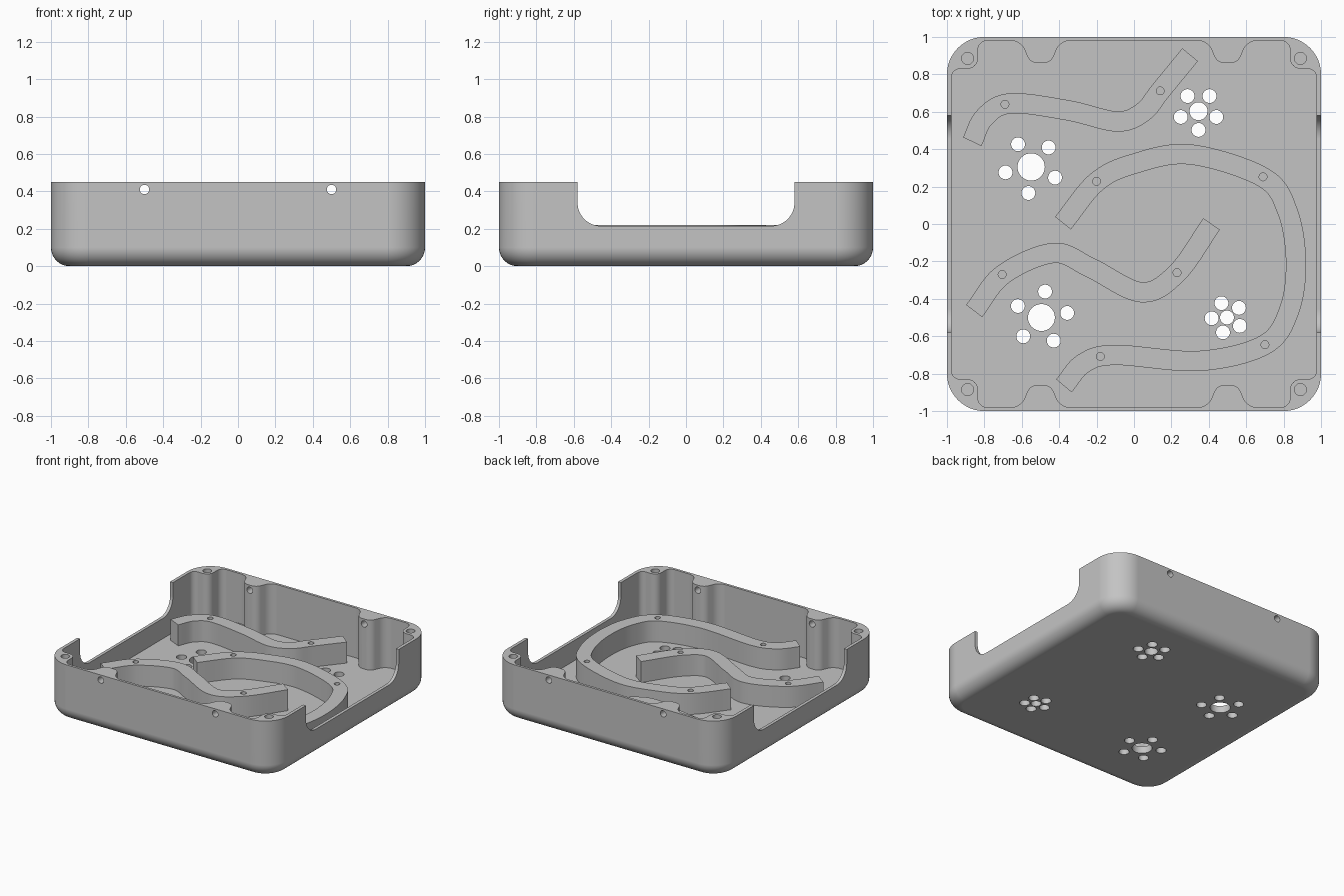
import bpy, bmesh, math
from mathutils import Vector, Matrix

if "Cube" in bpy.data.objects:
    bpy.data.objects.remove(bpy.data.objects["Cube"], do_unlink=True)

HEIGHT, FLOOR, RIB_TOP = 0.45, 0.055, 0.221

grey = bpy.data.materials.new("plain_grey")
grey.use_nodes = True
grey.diffuse_color = (0.55, 0.55, 0.55, 1)
grey.node_tree.nodes["Principled BSDF"].inputs["Base Color"].default_value = (0.55, 0.55, 0.55, 1)


def rounded(corners, steps=10):
    """Polygon outline with each (x, y, radius) corner filleted."""
    out = []
    for i, (x, y, r) in enumerate(corners):
        p = Vector((x, y))
        d1 = (Vector(corners[i - 1][:2]) - p).normalized()
        d2 = (Vector(corners[(i + 1) % len(corners)][:2]) - p).normalized()
        if r == 0:
            out.append(p)
            continue
        half = d1.angle(d2) / 2
        c = p + (d1 + d2).normalized() * r / math.sin(half)
        a = p + d1 * r / math.tan(half) - c
        b = p + d2 * r / math.tan(half) - c
        start = math.atan2(a.y, a.x)
        sweep = (math.atan2(b.y, b.x) - start + math.pi) % math.tau - math.pi
        for k in range(steps + 1):
            t = start + sweep * k / steps
            out.append(c + r * Vector((math.cos(t), math.sin(t))))
    return out


def circle(x, y, r, n=32):
    return [Vector((x + r * math.cos(math.tau * k / n), y + r * math.sin(math.tau * k / n)))
            for k in range(n)]


def stack(bm, rings):
    """Closed solid through a stack of (outline, height) rings."""
    loops = [[bm.verts.new((p.x, p.y, z)) for p in pts] for pts, z in rings]
    n = len(loops[0])
    for lo, hi in zip(loops, loops[1:]):
        for i in range(n):
            j = (i + 1) % n
            bm.faces.new((lo[i], lo[j], hi[j], hi[i]))
    bm.faces.new(loops[0][::-1])
    bm.faces.new(loops[-1])


def solid(name, stacks, matrix=Matrix()):
    bm = bmesh.new()
    for rings in stacks:
        stack(bm, rings)
    bm.transform(matrix)
    bmesh.ops.recalc_face_normals(bm, faces=bm.faces)
    mesh = bpy.data.meshes.new(name)
    bm.to_mesh(mesh)
    bm.free()
    mesh.materials.append(grey)
    ob = bpy.data.objects.new(name, mesh)
    bpy.context.collection.objects.link(ob)
    return ob


def cut(target, cutter):
    cutter.hide_render = True
    mod = target.modifiers.new("cut", "BOOLEAN")
    mod.operation, mod.solver, mod.object = "DIFFERENCE", "EXACT", cutter
    bpy.ops.object.select_all(action="DESELECT")
    bpy.context.view_layer.objects.active = target
    target.select_set(True)
    bpy.ops.object.modifier_apply(modifier=mod.name)
    bpy.data.objects.remove(cutter, do_unlink=True)


def finish(ob):
    bpy.ops.object.select_all(action="DESELECT")
    bpy.context.view_layer.objects.active = ob
    ob.select_set(True)
    bpy.ops.object.shade_smooth_by_angle(angle=math.radians(30))
    ob.modifiers.new("even_normals", "WEIGHTED_NORMAL").keep_sharp = True


# Outer tray: rounded square with a filleted bottom edge
FILLET = 0.1
rings = []
for k in range(11):
    t = math.pi / 2 * k / 10
    inset = FILLET * (1 - math.sin(t))
    s, r = 1 - inset, 0.2 - inset
    rings.append((rounded([(s, -s, r), (s, s, r), (-s, s, r), (-s, -s, r)], 12),
                  FILLET * (1 - math.cos(t))))
rings.append((rings[-1][0], HEIGHT))
tray = solid("tray", [rings])

# Pocket: thin walls, corner posts and half-round bosses, mirrored from one quarter
quarter = [(0.975, 0.83, 0.045), (0.835, 0.83, 0.055), (0.835, 0.98, 0.05),
           (0.605, 0.98, 0.08), (0.555, 0.86, 0.06), (0.445, 0.86, 0.06), (0.395, 0.98, 0.08)]
outline = []
for sx, sy in ((1, 1), (-1, 1), (-1, -1), (1, -1)):
    part = [(x * sx, y * sy, r) for x, y, r in quarter]
    outline += part if sx * sy > 0 else part[::-1]
pocket = rounded(outline)
cut(tray, solid("pocket_cutter", [[(pocket, FLOOR), (pocket, 0.6)]]))

# Wide notches through both side walls
yz_to_world = Matrix(((0, 0, 1, 0), (1, 0, 0, 0), (0, 1, 0, 0), (0, 0, 0, 1)))
notch = rounded([(-0.58, 0.215, 0.125), (0.58, 0.215, 0.125), (0.58, 0.6, 0), (-0.58, 0.6, 0)], 14)
cut(tray, solid("notch_cutter", [[(notch, -1.2), (notch, 1.2)]], yz_to_world))

# Vent clusters in the floor: x, y, centre radius, ring radius, first angle
vents = []
for x, y, r, ring, angle in ((0.345, 0.603, 0.048, 0.1, -90), (-0.55, 0.305, 0.073, 0.14, -96),
                             (-0.495, -0.5, 0.072, 0.14, 82), (0.497, -0.5, 0.037, 0.082, 111)):
    vents.append(circle(x, y, r))
    for k in range(5):
        a = math.radians(angle + 72 * k)
        vents.append(circle(x + ring * math.cos(a), y + ring * math.sin(a), 0.037))
cut(tray, solid("vent_cutter", [[(c, -0.1), (c, 0.2)] for c in vents]))

# Blind screw holes in the corner posts
posts = [circle(sx * 0.89, sy * 0.885, 0.032) for sx in (-1, 1) for sy in (-1, 1)]
cut(tray, solid("post_hole_cutter", [[(c, 0.25), (c, 0.6)] for c in posts]))

# Cross holes through the front and back walls
xz_to_world = Matrix.Rotation(math.pi / 2, 4, "X")
cross = [circle(sx * 0.5, 0.41, 0.025) for sx in (-1, 1)]
cut(tray, solid("cross_hole_cutter", [[(c, -1.2), (c, 1.2)] for c in cross], xz_to_world))
finish(tray)


def smooth_path(points, steps=14):
    p = [Vector(q) for q in points]
    p = [2 * p[0] - p[1]] + p + [2 * p[-1] - p[-2]]
    out = []
    for a, b, c, d in zip(p, p[1:], p[2:], p[3:]):
        for k in range(steps):
            t = k / steps
            out.append(0.5 * (2 * b + (c - a) * t + (2 * a - 5 * b + 4 * c - d) * t ** 2
                              + (3 * b - a - 3 * c + d) * t ** 3))
    return out + [p[-2]]


def rib(name, points, holes, half=0.054):
    """Winding wall of constant width with blind holes in its top."""
    path = smooth_path(points)
    left, right = [], []
    for i, q in enumerate(path):
        d = (path[min(i + 1, len(path) - 1)] - path[max(i - 1, 0)]).normalized()
        side = Vector((-d.y, d.x)) * half
        left.append(q + side)
        right.append(q - side)
    strip = right + left[::-1]
    ob = solid(name, [[(strip, FLOOR - 0.005), (strip, RIB_TOP)]])
    cut(ob, solid("rib_hole_cutter", [[(circle(x, y, 0.021, 24), 0.1), (circle(x, y, 0.021, 24), 0.4)]
                                      for x, y in holes]))
    finish(ob)


# Winding ribs on the floor
rib("back_rib",
    [(-0.865, 0.44), (-0.8, 0.57), (-0.66, 0.645), (-0.35, 0.607), (-0.09, 0.548),
     (0.05, 0.6), (0.14, 0.71), (0.3, 0.905)],
    [(-0.69, 0.64), (0.14, 0.712)])
rib("front_rib",
    [(-0.855, -0.465), (-0.7, -0.27), (-0.43, -0.155), (-0.23, -0.235), (0.04, -0.365),
     (0.23, -0.262), (0.415, 0)],
    [(-0.705, -0.27), (0.23, -0.26)])
rib("hook_rib",
    [(-0.38, 0.005), (-0.2, 0.225), (0, 0.322), (0.3, 0.372), (0.69, 0.25), (0.82, 0.07),
     (0.866, -0.2), (0.83, -0.46), (0.7, -0.645), (0.35, -0.732), (-0.1, -0.7),
     (-0.27, -0.745), (-0.375, -0.865)],
    [(-0.2, 0.228), (0.69, 0.252), (0.7, -0.645), (-0.18, -0.708)])
